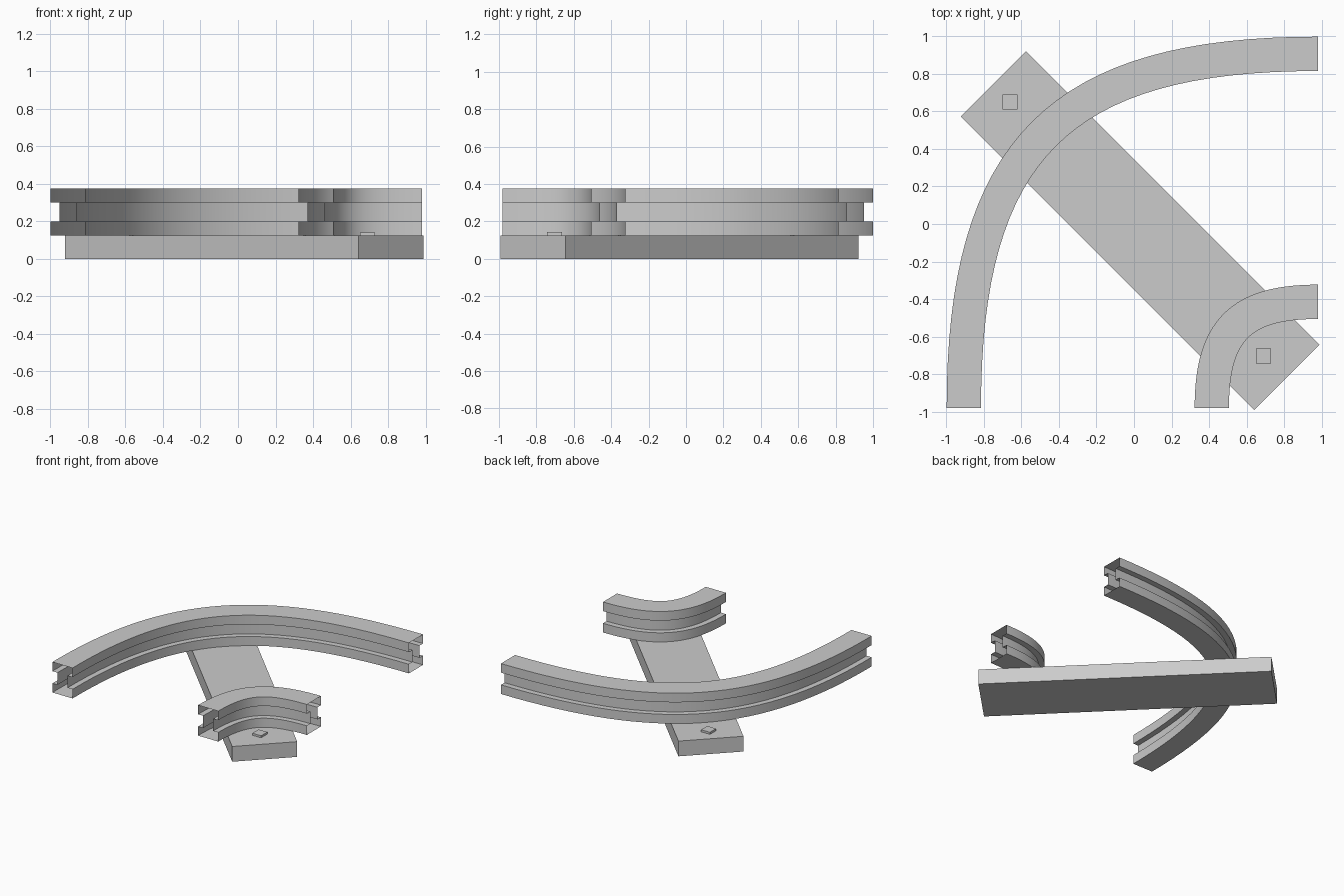
import bpy, bmesh, math
from mathutils import Vector
from mathutils.geometry import interpolate_bezier

if "Cube" in bpy.data.objects:
    bpy.data.objects.remove(bpy.data.objects["Cube"])


def link(name, bm):
    bmesh.ops.recalc_face_normals(bm, faces=bm.faces)
    mesh = bpy.data.meshes.new(name)
    bm.to_mesh(mesh)
    bm.free()
    ob = bpy.data.objects.new(name, mesh)
    bpy.context.collection.objects.link(ob)
    return ob


def box(name, center, size, angle=0):
    bm = bmesh.new()
    bmesh.ops.create_cube(bm, size=1)
    bmesh.ops.scale(bm, vec=size, verts=bm.verts)
    ob = link(name, bm)
    ob.location = center
    ob.rotation_euler.z = angle
    return ob


# I-shaped rail section: (sideways offset, height)
F, W = 0.0915, 0.0455
half = [(F, 0.125), (F, 0.2), (W, 0.2), (W, 0.3), (F, 0.3), (F, 0.375)]
section = half + [(-x, z) for x, z in reversed(half)]


def rail(name, start, steps):
    """Sweep the section around a quarter bend, leaving the ends open."""
    end = 0.98
    k = 0.73 * (end - start)
    path = interpolate_bezier(Vector((start, -end, 0)), Vector((start, -end + k, 0)),
                              Vector((end - k, -start, 0)), Vector((end, -start, 0)), steps + 1)
    bm = bmesh.new()
    rings = []
    for i, p in enumerate(path):
        t = (path[min(i + 1, steps)] - path[max(i - 1, 0)]).normalized()
        if i == 0:
            t = Vector((0, 1, 0))
        elif i == steps:
            t = Vector((1, 0, 0))
        side = Vector((-t.y, t.x, 0))
        rings.append([bm.verts.new(p + side * x + Vector((0, 0, z))) for x, z in section])
    n = len(section)
    for a, b in zip(rings, rings[1:]):
        for j in range(n):
            bm.faces.new((a[j], a[(j + 1) % n], b[(j + 1) % n], b[j]))
    ob = link(name, bm)
    bpy.ops.object.select_all(action='DESELECT')
    ob.select_set(True)
    bpy.context.view_layer.objects.active = ob
    bpy.ops.object.shade_smooth_by_angle(angle=math.radians(30))


# Curved rails
rail("outer_rail", -0.9075, 32)
rail("inner_rail", 0.415, 32)

# Diagonal sleeper with a spike plate near each end
box("sleeper", (0.0325, -0.035, 0.0625), (2.213, 0.491, 0.125), -math.pi / 4)
for name, x, y in (("outer_spike", -0.66, 0.65), ("inner_spike", 0.69, -0.703)):
    box(name, (x, y, 0.12), (0.08, 0.08, 0.044))
